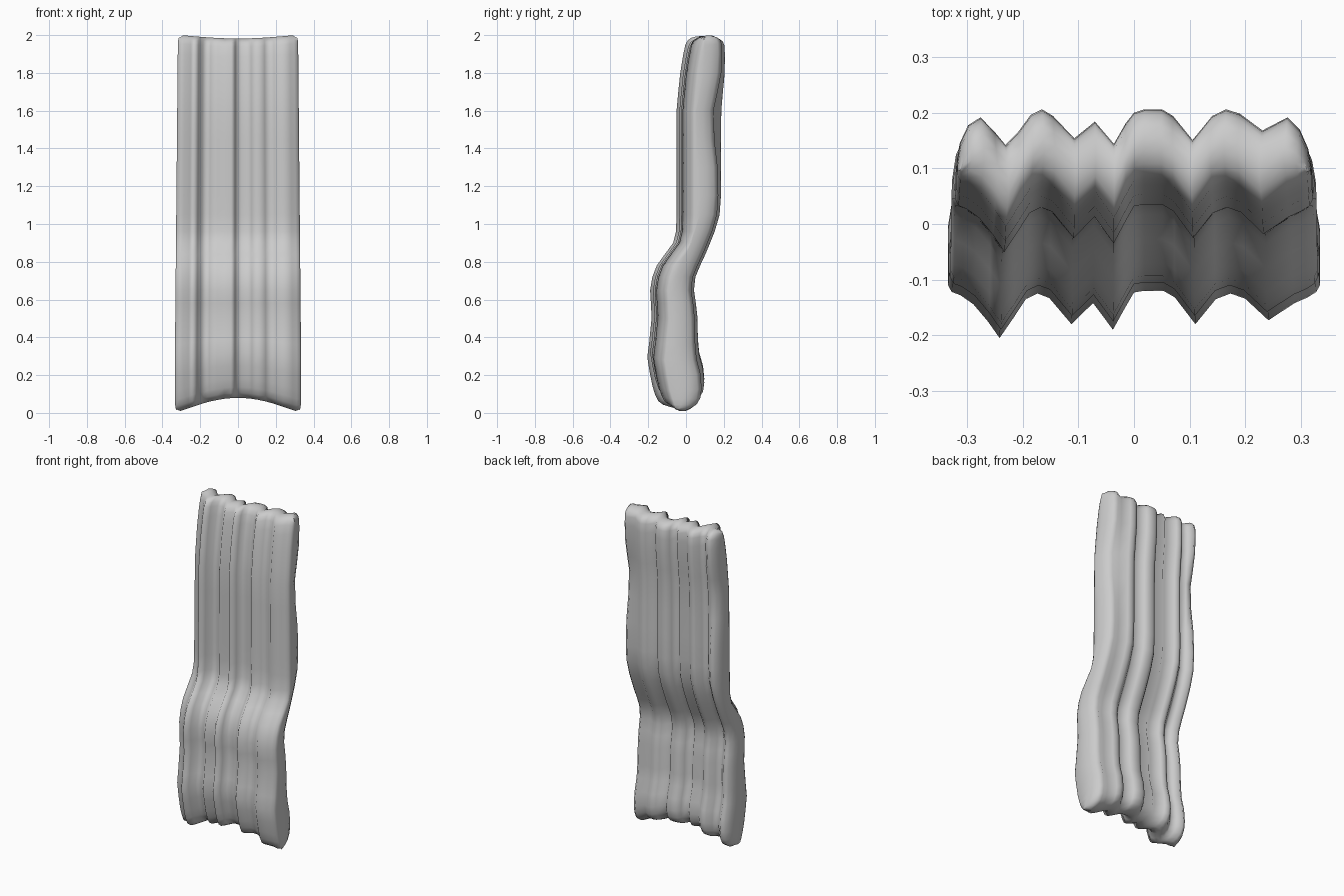
import bpy, math

# Pleat cross-section: x, front offset, back offset (0 = innermost front / outermost back)
PLEATS = [
    (-.318, -.030, -.100), (-.312, -.002, -.060), (-.297, -.008, -.028), (-.275, -.024, -.014),
    (-.250, -.055, -.040), (-.230, -.085, -.064), (-.207, -.050, -.040), (-.185, -.015, -.010),
    (-.165, -.005, 0), (-.145, -.013, -.012), (-.107, -.060, -.052), (-.070, -.022, -.022),
    (-.036, -.070, -.062), (-.015, -.030, -.025), (.000, -.003, -.006), (.018, 0, 0),
    (.050, 0, 0), (.070, -.012, -.012), (.105, -.060, -.055), (.140, -.015, -.012),
    (.165, -.005, 0), (.190, -.014, -.008), (.230, -.053, -.038), (.275, -.022, -.014),
    (.297, -.012, -.036), (.312, -.002, -.070), (.318, -.030, -.105),
]
# Side silhouette: z, frontmost y, backmost y, pinch toward the middle
ROWS = [
    (.005, -.16, .08, .8), (.015, -.16, .08, .45), (.035, -.16, .085, .15), (.07, -.165, .092, .02),
    (.12, -.178, .097, 0), (.20, -.193, .09, 0), (.28, -.205, .07, 0), (.36, -.195, .063, 0),
    (.50, -.182, .06, 0), (.58, -.186, .052, 0), (.65, -.19, .042, 0), (.72, -.178, .05, 0),
    (.78, -.155, .075, 0), (.84, -.112, .103, 0), (.90, -.068, .128, 0), (.96, -.053, .152, 0),
    (1.05, -.05, .178, 0), (1.15, -.05, .185, 0), (1.30, -.05, .185, 0), (1.45, -.05, .185, 0),
    (1.60, -.05, .187, 0), (1.70, -.041, .195, 0), (1.80, -.031, .204, 0), (1.90, -.015, .206, 0),
    (1.955, -.005, .205, .02), (1.978, 0, .203, .13), (1.992, 0, .2, .4), (2.0, 0, .2, .8),
]

def ring(z, front, back, pinch):
    """One closed horizontal loop round the folded cloth."""
    fs, bs = [], []
    widen = 1 + .05 * min(1, (2 - z) / 1.7)
    for x, f, b in PLEATS:
        u = min(1, abs(x) / .318)
        arch = (1 - u * u) ** 1.3
        # bottom hem arches up, top edge dips in the middle
        zz = z + .075 * arch * max(0, 1 - z / .6) - .018 * arch * max(0, (z - 1.6) / .4)
        # rounded outer corners
        if u > .97:
            zz += .012 * (max(0, 1 - z / .1) - max(0, (z - 1.9) / .1))
        yf = front + .085 + f
        yb = back + b
        # outer pleats pull in slightly below the top
        if u > .8:
            yb -= .03 * math.exp(-((z - 1.55) / .17) ** 2)
        if u > .99:
            yf += .04
        mid = (yf + yb) / 2
        xx = x * widen * (1 - .025 * pinch)
        fs.append((xx, yf + (mid - yf) * pinch, zz))
        bs.append((xx, yb + (mid - yb) * pinch, zz))
    return fs + bs[::-1]

n = len(PLEATS)
m = 2 * n
verts = [v for r in ROWS for v in ring(*r)]
faces = []
# Outer wall
for r in range(len(ROWS) - 1):
    for i in range(m):
        j = (i + 1) % m
        faces.append((r * m + i, r * m + j, (r + 1) * m + j, (r + 1) * m + i))
# Top and bottom edge strips
top = (len(ROWS) - 1) * m
for i in range(n - 1):
    quad = (i, i + 1, m - 2 - i, m - 1 - i)
    faces.append(tuple(top + k for k in quad))
    faces.append(quad[::-1])

mesh = bpy.data.meshes.new("pleated_cloth")
mesh.from_pydata(verts, [], faces)
mesh.update()
cloth = bpy.data.objects.new("pleated_cloth", mesh)
bpy.context.collection.objects.link(cloth)
for p in mesh.polygons:
    p.use_smooth = True
